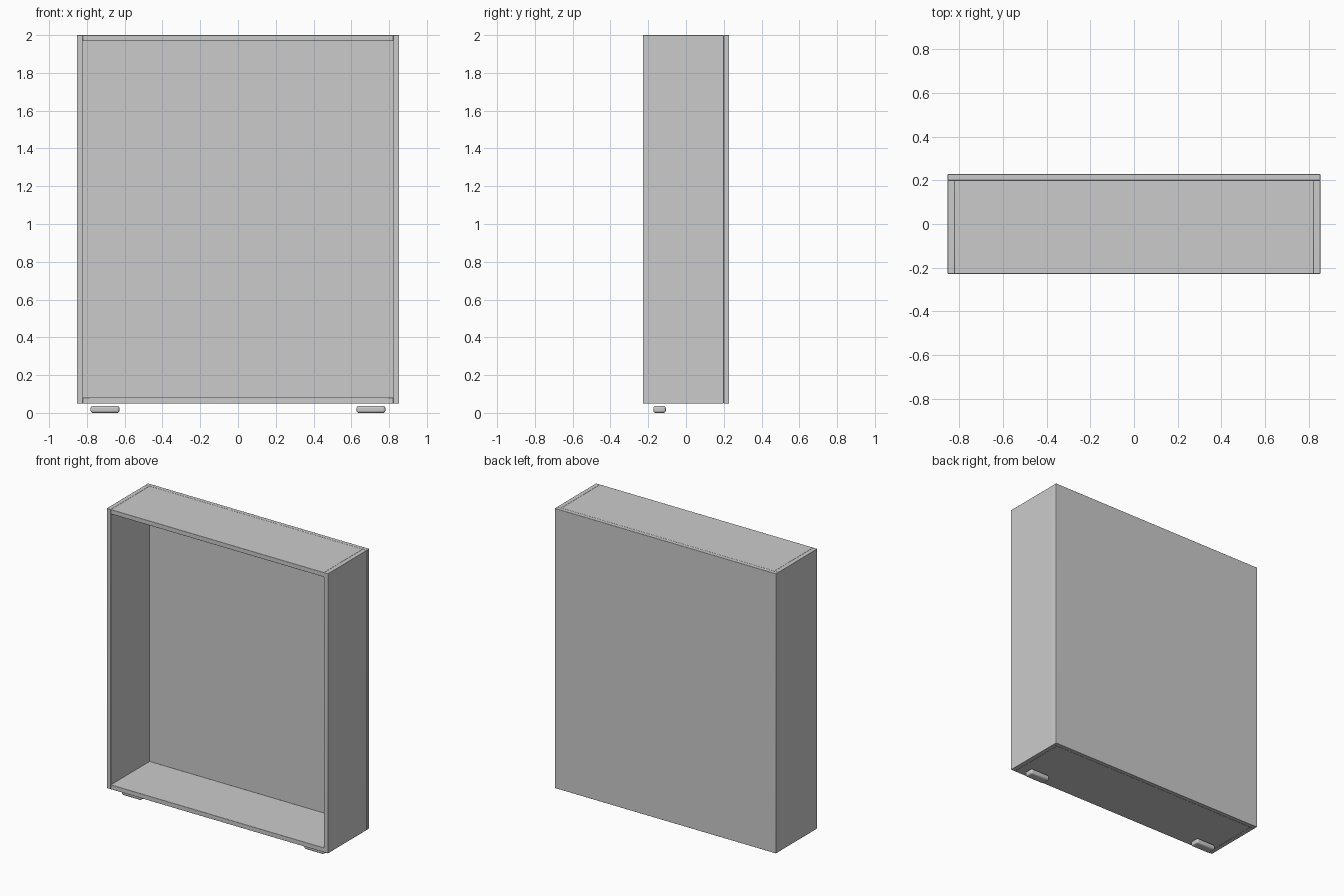
import bpy

if "Cube" in bpy.data.objects:
    bpy.data.objects.remove(bpy.data.objects["Cube"])


def box(name, x, y, z, bevel, segments):
    """Bevelled box from its (min, max) ranges on each axis."""
    bpy.ops.mesh.primitive_cube_add(size=1, location=[sum(r) / 2 for r in (x, y, z)])
    ob = bpy.context.object
    ob.name = name
    ob.scale = [r[1] - r[0] for r in (x, y, z)]
    bpy.ops.object.transform_apply(location=False, rotation=False, scale=True)
    mod = ob.modifiers.new("rounded_edges", "BEVEL")
    mod.width = bevel
    mod.segments = segments
    bpy.ops.object.shade_smooth_by_angle()
    return ob


W, D = 0.853, 0.228        # half width, half depth
BOTTOM, TOP = 0.05, 2.0
T = 0.031                  # board thickness
EDGE = 0.0015
inner = W - T
back_y = D - 0.028

# Carcass: back board, top and bottom boards between the sides
box("back_panel", (-W, W), (back_y, D), (BOTTOM, TOP), EDGE, 2)
box("top_panel", (-inner, inner), (-D, back_y), (TOP - T, TOP), EDGE, 2)
box("bottom_panel", (-inner, inner), (-D, back_y), (BOTTOM, BOTTOM + T), EDGE, 2)

# Side boards and the rounded front feet
for side, s in (("left", -1), ("right", 1)):
    box(side + "_side_panel", sorted((s * inner, s * W)), (-D, back_y), (BOTTOM, TOP), EDGE, 2)
    box(side + "_front_foot", sorted((s * 0.628, s * 0.78)), (-0.173, -0.107),
        (0.0, 0.037), 0.012, 4)
